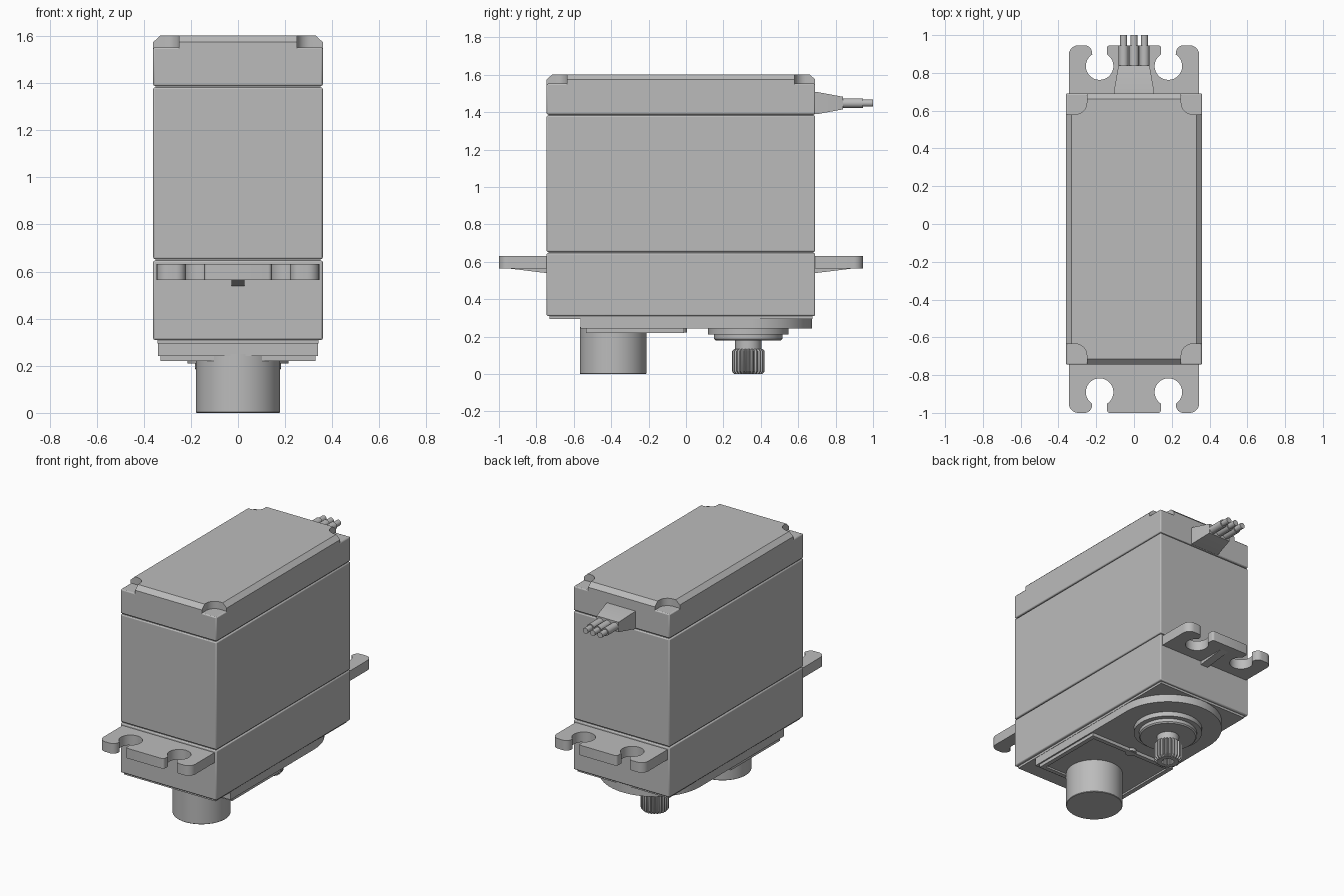
import bpy, bmesh
from math import sin, cos, radians, pi

cube = bpy.data.objects.get("Cube")
if cube:
    bpy.data.objects.remove(cube)

grey = bpy.data.materials.new("plain grey")
grey.use_nodes = True
grey.diffuse_color = (0.5, 0.5, 0.5, 1)
grey.node_tree.nodes["Principled BSDF"].inputs["Base Color"].default_value = grey.diffuse_color

HX, HY, CY = 0.36, 0.718, -0.027      # case half width, half length, centre


def loft(name, rings, bevel=0.0):
    """Closed solid through equal-length rings of points, capped at both ends."""
    bm = bmesh.new()
    loops = [[bm.verts.new(p) for p in ring] for ring in rings]
    n = len(loops[0])
    for a, b in zip(loops, loops[1:]):
        for i in range(n):
            j = (i + 1) % n
            bm.faces.new((a[i], a[j], b[j], b[i]))
    bm.faces.new(loops[0])
    bm.faces.new(loops[-1])
    bmesh.ops.recalc_face_normals(bm, faces=bm.faces)
    mesh = bpy.data.meshes.new(name)
    bm.to_mesh(mesh)
    bm.free()
    mesh.materials.append(grey)
    obj = bpy.data.objects.new(name, mesh)
    bpy.context.collection.objects.link(obj)
    if bevel:
        mod = obj.modifiers.new("edge", "BEVEL")
        mod.width, mod.segments = bevel, 2
    bpy.ops.object.select_all(action="DESELECT")
    obj.select_set(True)
    bpy.context.view_layer.objects.active = obj
    bpy.ops.object.shade_smooth_by_angle(angle=radians(30))
    return obj


def at_z(outline, z, scale=1.0, cy=0.0):
    return [(x * scale, y * scale + cy, z) for x, y in outline]


def arc(cx, cy, r, a0, a1, n=8):
    angles = [radians(a0 + (a1 - a0) * i / n) for i in range(n + 1)]
    return [(cx + r * cos(a), cy + r * sin(a)) for a in angles]


def rect(hx, y0, y1):
    return [(-hx, y0), (hx, y0), (hx, y1), (-hx, y1)]


def prism(name, outline, z0, z1, bevel=0.0, cy=0.0):
    return loft(name, [at_z(outline, z0, 1, cy), at_z(outline, z1, 1, cy)], bevel)


def turned(name, cy, steps, n=64):
    circle = [(cos(2 * pi * i / n), sin(2 * pi * i / n)) for i in range(n)]
    return loft(name, [at_z(circle, z, r, cy) for r, z in steps])


# Case in three bevelled sections, with a core showing in the seams
full = rect(HX, -HY, HY)
prism("case_core", rect(HX - 0.01, -HY + 0.01, HY - 0.01), 0.33, 1.5, cy=CY)
prism("gear_section", full, 0.31, 0.647, 0.007, CY)
prism("middle_section", full, 0.653, 1.382, 0.007, CY)
prism("lid_section", full, 1.388, 1.552, 0.007, CY)

# Raised lid with chamfered sides and a filleted notch at each corner
notch = 0.11
corner = [(HX, HY - notch)] + arc(HX - 0.05, HY - 0.05, 0.06, 270, 180) + [(HX - notch, HY)]
half = corner + [(-x, y) for x, y in reversed(corner)]
lid = half + [(x, -y) for x, y in reversed(half)]
cut = 0.03
lid_in = [(max(-HX + cut, min(HX - cut, x)), max(-HY + cut, min(HY - cut, y))) for x, y in lid]
loft("lid_top", [at_z(lid, 1.54, 1, CY), at_z(lid, 1.574, 1, CY), at_z(lid_in, 1.602, 1, CY)])

# Mounting ears with open keyhole slots and a tapered rib underneath
tip, hole_x, hole_v, hole_r = 0.255, 0.182, 0.145, 0.073
ear = ([(0.345, -0.02)] + arc(0.295, tip - 0.05, 0.05, 0, 90)
       + arc(0.262, tip - 0.04, 0.04, 90, 180)
       + arc(hole_x, hole_v, hole_r, 58, -238, 28)
       + arc(0.128, tip - 0.015, 0.015, 0, 90, 4))
ear += [(-x, v) for x, v in reversed(ear)]
for side, label in ((-1, "front"), (1, "back")):
    face = CY + side * HY
    prism(label + "_mounting_ear", [(x, face + side * v) for x, v in ear], 0.564, 0.632)
    loft(label + "_ear_rib", [
        [(x, face + side * v, z) for v, z in ((-0.02, 0.58), (-0.02, 0.537), (0.2, 0.564), (0.2, 0.58))]
        for x in (-0.028, 0.028)])

# Bottom cover: thin base, round-ended gear plate, rimmed motor plate
prism("base_plate", rect(0.342, -0.73, 0.675), 0.295, 0.32)
SHAFT_Y = 0.333
gear_plate = [(-0.34, -0.565), (0.34, -0.565)] + arc(0, SHAFT_Y, 0.34, 0, 180, 40)
prism("gear_plate", gear_plate, 0.242, 0.3)
outer, inner = rect(0.33, -0.535, -0.01), rect(0.3, -0.505, -0.04)
loft("motor_plate", [at_z(outer, 0.29), at_z(outer, 0.22), at_z(inner, 0.22), at_z(inner, 0.232)])
turned("plate_boss", -0.03, [(0.035, 0.25), (0.035, 0.222)], 24)

# Motor can
turned("motor_can", -0.39, [(0.178, 0.25), (0.178, 0.003), (0.175, 0)])

# Stepped bearing and splined output shaft
turned("bearing_collar", SHAFT_Y, [(0.215, 0.25), (0.215, 0.21), (0.183, 0.21),
                                   (0.183, 0.188), (0.175, 0.18)])
turned("shaft_neck", SHAFT_Y, [(0.07, 0.19), (0.07, 0.12)], 32)
teeth = 24
spline = []
for i in range(teeth * 4):
    a, r = 2 * pi * i / (teeth * 4), 0.088 if i % 4 < 2 else 0.077
    spline.append((r * cos(a), r * sin(a)))
loft("output_spline", [at_z(spline, z, s, SHAFT_Y) for s, z in
                       ((0.85, 0.135), (1, 0.122), (1, 0.015), (0.85, 0), (0.45, 0), (0.45, 0.05))])

# Cable boot and three sleeved wires
WIRE_Z = 1.448


def boot_ring(y, hx, z0, z1):
    return [(-hx, y, z0), (hx, y, z0), (hx, y, z1), (-hx, y, z1)]


loft("cable_boot", [boot_ring(0.67, 0.108, 1.39, 1.507), boot_ring(0.705, 0.106, 1.39, 1.507),
                    boot_ring(0.84, 0.082, 1.415, 1.482)])
for i in (-1, 0, 1):
    for kind, r, y0, y1 in (("sleeve", 0.026, 0.82, 0.945), ("wire", 0.019, 0.93, 1.0)):
        ring = arc(i * 0.055, WIRE_Z, r, 0, 345, 23)
        loft(f"{kind}_{i + 2}", [[(x, y, z) for x, z in ring] for y in (y0, y1)])
